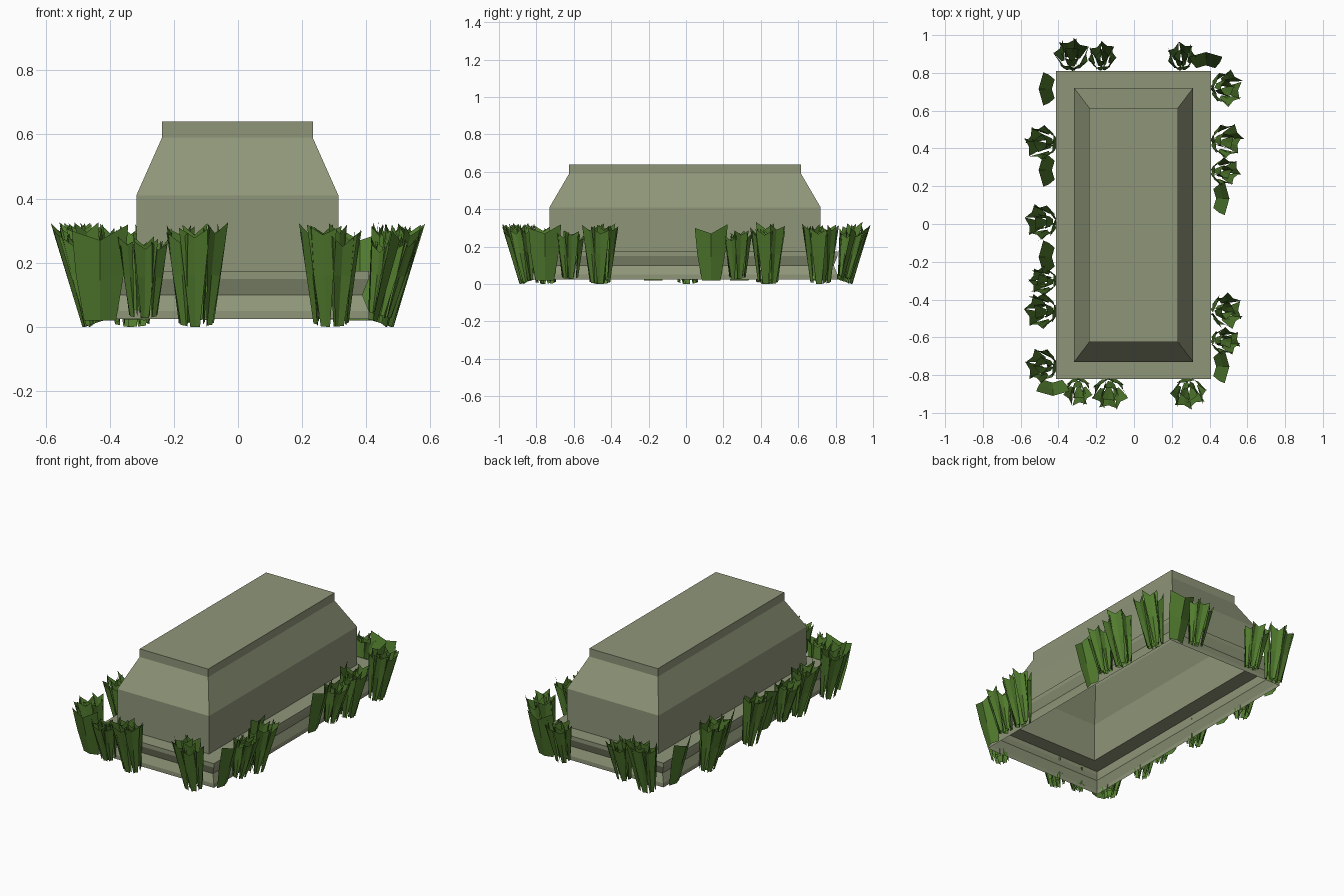
import bpy, bmesh, math, random
from mathutils import Vector, Matrix

if "Cube" in bpy.data.objects:
    bpy.data.objects.remove(bpy.data.objects["Cube"])

random.seed(4)


def material(name, rgb):
    m = bpy.data.materials.new(name)
    m.diffuse_color = (*rgb, 1)
    m.use_nodes = True
    m.node_tree.nodes["Principled BSDF"].inputs["Base Color"].default_value = m.diffuse_color
    return m


STONE = material("mossy stone", (0.275, 0.305, 0.19))
GRASS = material("grass green", (0.085, 0.205, 0.028))


def finish(bm, name, mat):
    me = bpy.data.meshes.new(name)
    bm.to_mesh(me)
    bm.free()
    me.materials.append(mat)
    ob = bpy.data.objects.new(name, me)
    bpy.context.collection.objects.link(ob)
    return ob


# Stone block: open-bottomed shell of stacked rectangles (half x, half y, z)
def stone_shell(name, levels):
    bm = bmesh.new()
    rings = [[bm.verts.new((sx * hx - 0.002, sy * hy - 0.005, z))
              for sx, sy in ((-1, -1), (1, -1), (1, 1), (-1, 1))]
             for hx, hy, z in levels]
    for a, b in zip(rings, rings[1:]):
        for i in range(4):
            j = (i + 1) % 4
            bm.faces.new((a[i], a[j], b[j], b[i]))
    bm.faces.new(rings[-1])
    return finish(bm, name, STONE)


stone_shell("stone_block", [
    (0.41, 0.815, 0.025), (0.41, 0.815, 0.05), (0.39, 0.795, 0.10),
    (0.41, 0.815, 0.15), (0.41, 0.815, 0.175), (0.315, 0.725, 0.175),
    (0.315, 0.725, 0.41), (0.235, 0.62, 0.59), (0.235, 0.62, 0.64)])


# Local frame for plants: x along the wall, y away from the wall, z up
def side_matrix(side, along):
    angle, wall = {"front": (math.pi, 0.815), "back": (0, 0.815),
                   "right": (-math.pi / 2, 0.41), "left": (math.pi / 2, 0.41)}[side]
    rot = Matrix.Rotation(angle, 4, 'Z')
    if side in ("front", "back"):
        loc = Vector((along, wall if side == "back" else -wall, 0))
    else:
        loc = Vector((wall if side == "right" else -wall, along, 0))
    return Matrix.Translation(loc) @ rot


def strip(bm, rows):
    vs = [[bm.verts.new(p) for p in row] for row in rows]
    for a, b in zip(vs, vs[1:]):
        for i in range(len(a) - 1):
            bm.faces.new((a[i], a[i + 1], b[i + 1], b[i]))


# Tuft: two rings of folded blades, flaring and leaning away from the wall
def tuft(side, along, size=1.0):
    bm = bmesh.new()
    lift = 0.03 * (1 - size) / 0.22

    def point(a, t, k):
        rx, ry = 0.055 + 0.045 * t, 0.04 + 0.043 * t
        y = 0.035 + 0.055 * t + k * ry * math.sin(a)
        z = 0.32 * t + (0.012 - 0.012 * math.sin(a)) * (1 - t)
        return Vector((k * rx * math.cos(a) * size, y * (0.55 + 0.45 * size) + 0.0,
                       z * size + lift))

    for count, k in ((7, 1.0), (4, 0.5)):
        start = random.uniform(0, 6.28)
        for i in range(count):
            a = start + i * 2 * math.pi / count + random.uniform(-0.1, 0.1)
            w = 3.6 / count
            top = random.uniform(0.88, 1.02)
            rows = []
            for t, f in ((0.0, 0.55), (0.5, 0.85), (top, 1.0)):
                dip = 0.1 if t == top else 0
                rows.append([point(a - w * f, t, k),
                             point(a, t - dip, k * 0.8),
                             point(a + w * f, t * random.uniform(0.94, 1.03), k)])
            strip(bm, rows)
    bm.transform(side_matrix(side, along))
    finish(bm, "grass_tuft_" + side, GRASS)


# Leaf: one broad curved blade leaning away from the wall
def leaf(side, along):
    bm = bmesh.new()
    rows = []
    for t, w in ((0, 0.05), (0.5, 0.075), (1, 0.088)):
        z = 0.02 + 0.28 * t
        rows.append([(-w, 0.01 + 0.06 * t, z + 0.02 * t),
                     (0, 0.025 + 0.07 * t, z - 0.03 * t),
                     (w, 0.01 + 0.06 * t, z)])
    strip(bm, rows)
    bm.transform(side_matrix(side, along))
    finish(bm, "broad_leaf_" + side, GRASS)


# Planting around the block
BIG = {"right": (0.72, 0.44, -0.46), "left": (0.43, 0.01, -0.46, -0.75),
       "front": (-0.13, 0.29), "back": (-0.33,)}
SMALL = {"right": (0.275, -0.62), "left": (-0.30,),
         "front": (-0.295,), "back": (-0.17, 0.25)}
LEAVES = {"right": (0.135, -0.755), "left": (0.715, 0.285, -0.175),
          "front": (-0.43,), "back": (0.38,)}
for side, places in BIG.items():
    for p in places:
        tuft(side, p)
for side, places in SMALL.items():
    for p in places:
        tuft(side, p, 0.8)
for side, places in LEAVES.items():
    for p in places:
        leaf(side, p)
